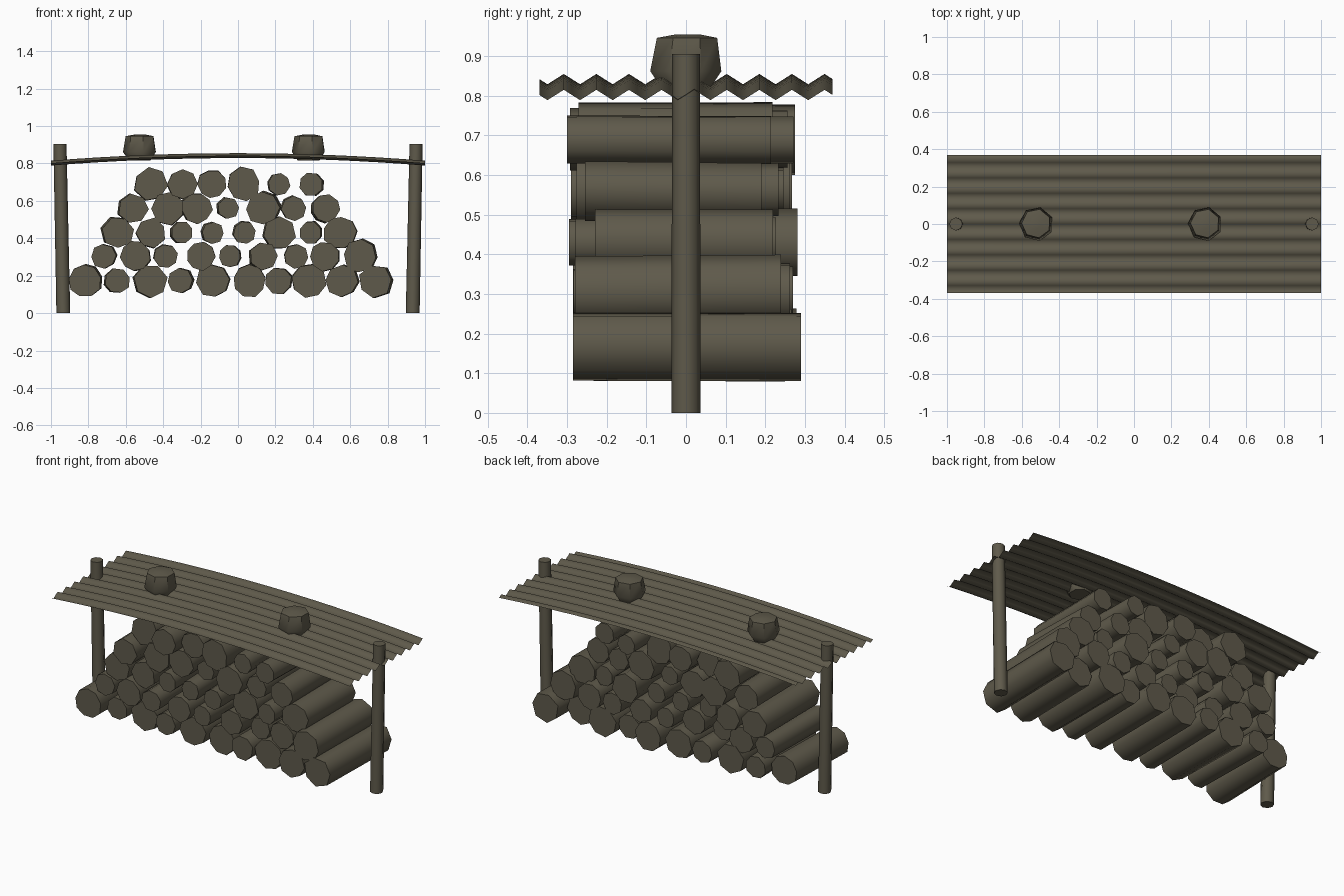
import bpy, bmesh, math, random
from mathutils import Vector

if "Cube" in bpy.data.objects:
    bpy.data.objects.remove(bpy.data.objects["Cube"])

random.seed(4)
mat = bpy.data.materials.new("weathered_brown")
mat.diffuse_color = (0.114, 0.102, 0.070, 1)
mat.use_nodes = True
mat.node_tree.nodes["Principled BSDF"].inputs["Base Color"].default_value = mat.diffuse_color


def finish(bm, name, angle):
    bmesh.ops.recalc_face_normals(bm, faces=bm.faces)
    me = bpy.data.meshes.new(name)
    bm.to_mesh(me)
    bm.free()
    me.materials.append(mat)
    ob = bpy.data.objects.new(name, me)
    bpy.context.collection.objects.link(ob)
    bpy.ops.object.select_all(action='DESELECT')
    ob.select_set(True)
    bpy.context.view_layer.objects.active = ob
    bpy.ops.object.shade_smooth_by_angle(angle=math.radians(angle))
    return ob


def loft(name, rings, angle):
    """Skin a list of point rings and cap both ends."""
    bm = bmesh.new()
    vs = [[bm.verts.new(p) for p in ring] for ring in rings]
    n = len(vs[0])
    for a, b in zip(vs, vs[1:]):
        for i in range(n):
            bm.faces.new((a[i], a[(i + 1) % n], b[(i + 1) % n], b[i]))
    bm.faces.new(vs[0])
    bm.faces.new(vs[-1])
    return finish(bm, name, angle)


# Stacked logs: row height, (x, radius) of each log, y span of the last log
rows = [
    (0.172, [(-.82, .09), (-.645, .068), (-.465, .09), (-.31, .068), (-.135, .09),
             (.06, .09), (.215, .072), (.38, .092), (.555, .087), (.735, .09)], (-.285, .29)),
    (0.305, [(-.72, .068), (-.55, .08), (-.385, .065), (-.2, .077), (-.045, .06),
             (.14, .078), (.31, .066), (.46, .08), (.65, .09)], (-.28, .24)),
    (0.43, [(-.64, .086), (-.465, .08), (-.3, .06), (-.135, .06), (.035, .063),
            (.22, .09), (.385, .061), (.545, .09)], (-.23, .22)),
    (0.56, [(-.56, .08), (-.375, .09), (-.22, .083), (-.05, .06), (.13, .09),
            (.3, .067), (.47, .075)], (-.255, .19)),
    (0.69, [(-.465, .09), (-.295, .081), (-.14, .077), (.03, .09), (.22, .061),
            (.39, .066)], (-.3, .215)),
]
for r, (z, logs, last) in enumerate(rows):
    for k, (x, rad) in enumerate(logs):
        mid, half = random.uniform(-.045, .02), random.uniform(.24, .275)
        y0, y1 = last if k == len(logs) - 1 else (mid - half, mid + half)
        n = random.choice((7, 8, 8, 9))
        turn = random.uniform(0, 6.28)
        # irregular outline shared by both ends, with a slight skew
        prof = [(rad * random.uniform(.93, 1.05) * math.cos(turn + math.tau * i / n),
                 rad * random.uniform(.93, 1.05) * math.sin(turn + math.tau * i / n))
                for i in range(n)]
        dx, dz = random.uniform(-.012, .012), random.uniform(-.005, .005)
        rings = [[(x + s * dx + px, y, z + s * dz + pz) for px, pz in prof]
                 for s, y in ((0, y0), (1, y1))]
        loft(f"log_{r + 1}_{k + 1}", rings, 70)

# Leaning posts
for side, name in ((-1, "left_post"), (1, "right_post")):
    rings = [[(side * cx + rad * math.cos(math.tau * i / 8), rad * math.sin(math.tau * i / 8), z)
              for i in range(8)]
             for cx, rad, z in ((.934, .037, 0), (.952, .035, .905))]
    loft(name, rings, 60)

# Corrugated roof sheet, bowed along its length
bm = bmesh.new()
NX, NY = 16, 36
grid = []
for i in range(NX + 1):
    x = -1 + 2 * i / NX
    grid.append([bm.verts.new((x, -.37 + .74 * j / NY,
                               .842 - .04 * x * x - .013 * math.sin(math.pi * j / 2)))
                 for j in range(NY + 1)])
for i in range(NX):
    for j in range(NY):
        bm.faces.new((grid[i][j], grid[i + 1][j], grid[i + 1][j + 1], grid[i][j + 1]))
finish(bm, "corrugated_roof", 80)

# Stones weighing the roof down
for x, name in ((-.523, "left_stone"), (.38, "right_stone")):
    rings = [[(x + rad * math.sin(math.tau * i / 7 + .2), cy - rad * math.cos(math.tau * i / 7 + .2), z)
              for i in range(7)]
             for rad, cy, z in ((.06, 0, .815), (.092, 0, .862), (.078, .003, .946), (.03, .005, .955))]
    loft(name, rings, 50)
